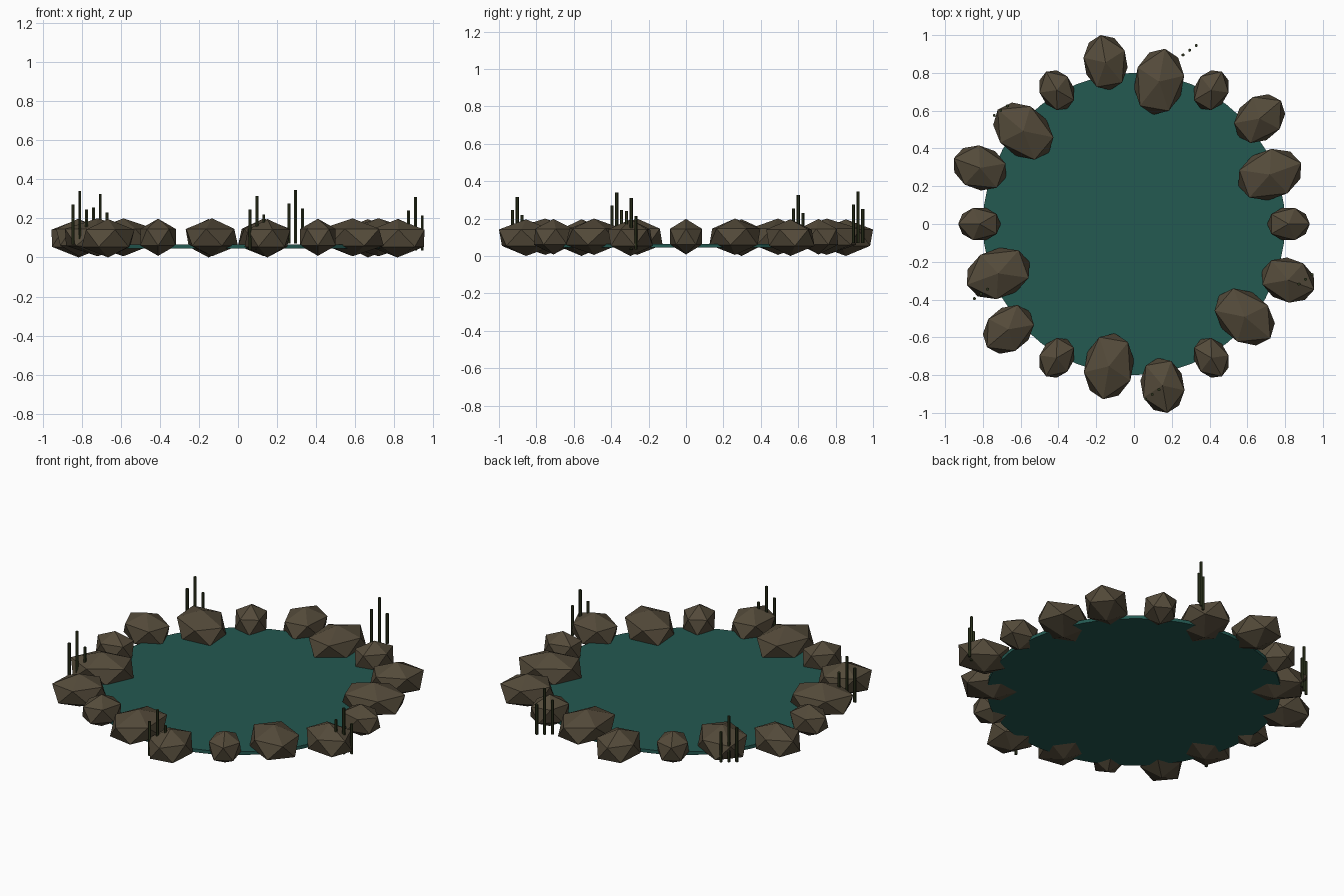
import bpy, math
from math import cos, sin, radians

if "Cube" in bpy.data.objects:
    bpy.data.objects.remove(bpy.data.objects["Cube"])


def material(name, rgb):
    m = bpy.data.materials.new(name)
    m.diffuse_color = (*rgb, 1)
    m.use_nodes = True
    m.node_tree.nodes["Principled BSDF"].inputs["Base Color"].default_value = m.diffuse_color
    return m


water_mat = material("dark teal water", (0.017, 0.100, 0.083))
rock_mat = material("brown stone", (0.088, 0.069, 0.042))
reed_mat = material("dark green reed", (0.026, 0.034, 0.012))


def finish(name, mat):
    ob = bpy.context.object
    ob.name = name
    ob.data.materials.append(mat)
    return ob


# Water disc
bpy.ops.mesh.primitive_cylinder_add(vertices=48, radius=0.8, depth=0.02, location=(0, 0, 0.055))
finish("water_surface", water_mat)

# Ring of 18 stones, repeating small, large, medium
# (ring radius, radial scale, sideways scale, half height, centre height)
kinds = [(0.818, 0.126, 0.100, 0.095, 0.103),
         (0.765, 0.198, 0.147, 0.097, 0.103),
         (0.868, 0.165, 0.130, 0.098, 0.098)]
for i in range(18):
    ring, sx, sy, sz, z = kinds[i % 3]
    a = radians(20 * i)
    bpy.ops.mesh.primitive_ico_sphere_add(subdivisions=1, radius=1,
                                          location=(ring * cos(a), ring * sin(a), z),
                                          rotation=(0, 0, a))
    rock = finish(f"rim_stone_{i + 1}", rock_mat)
    rock.scale = (sx, sy, sz)

# Five clumps of three reeds: middle reed position and foot height
clumps = [(0.295, 0.920, 0.070), (-0.705, 0.600, 0.050), (-0.810, -0.370, 0.065),
          (0.097, -0.902, 0.040), (0.908, -0.293, 0.035)]
for c, (x, y, z) in enumerate(clumps):
    for k, length in ((-1, 0.205), (0, 0.275), (1, 0.180)):
        bpy.ops.mesh.primitive_cylinder_add(vertices=6, radius=0.0085, depth=length,
                                            location=(x + 0.035 * k, y + 0.025 * k, z + length / 2))
        finish(f"reed_{c + 1}_{k + 2}", reed_mat)
